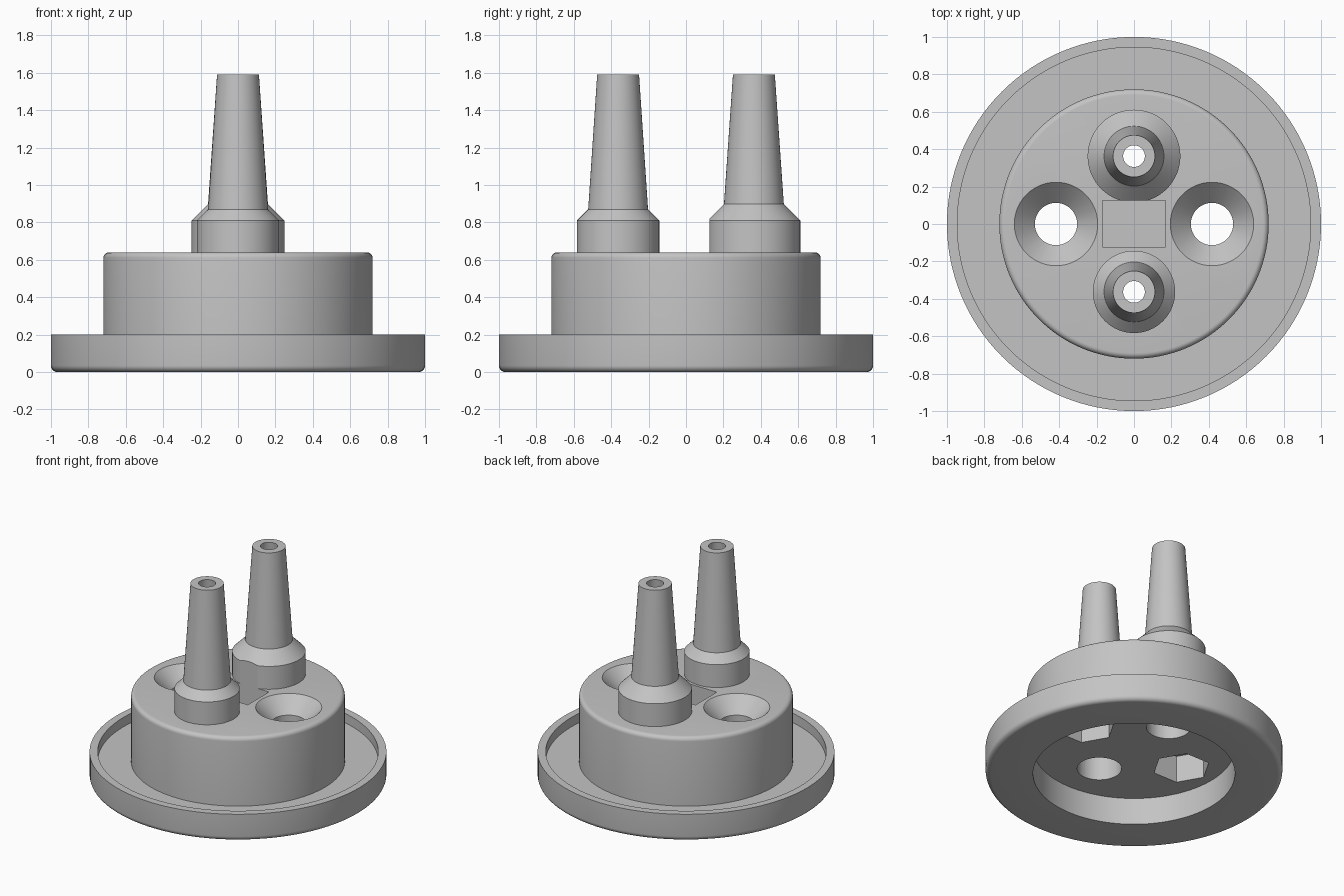
import bpy, bmesh, math
from mathutils import Matrix

cube = bpy.data.objects.get("Cube")
if cube:
    bpy.data.objects.remove(cube, do_unlink=True)

grey = bpy.data.materials.new("plain grey")
grey.use_nodes = True
COLOUR = (0.55, 0.55, 0.55, 1)
grey.diffuse_color = COLOUR
grey.node_tree.nodes["Principled BSDF"].inputs["Base Color"].default_value = COLOUR

TOP, CEILING = 0.64, 0.2
PEG_Y, BORE = 0.363, 0.15


def finish_mesh(bm, name, location):
    bmesh.ops.recalc_face_normals(bm, faces=bm.faces)
    mesh = bpy.data.meshes.new(name)
    bm.to_mesh(mesh)
    bm.free()
    obj = bpy.data.objects.new(name, mesh)
    obj.location = location
    obj.data.materials.append(grey)
    bpy.context.collection.objects.link(obj)
    return obj


def lathe(name, profile, location=(0, 0, 0), closed=False, steps=96):
    """Turn a radius/height profile around z."""
    bm = bmesh.new()
    verts = [bm.verts.new((r, 0, z)) for r, z in profile]
    pairs = list(zip(verts, verts[1:]))
    if closed:
        pairs.append((verts[-1], verts[0]))
    edges = [bm.edges.new(p) for p in pairs]
    bmesh.ops.spin(bm, geom=verts + edges, cent=(0, 0, 0), axis=(0, 0, 1),
                   angle=math.tau, steps=steps)
    bmesh.ops.remove_doubles(bm, verts=bm.verts, dist=1e-4)
    return finish_mesh(bm, name, location)


def prism(name, radius, bottom, top, x, y, sides, turn=0):
    bm = bmesh.new()
    bmesh.ops.create_cone(bm, cap_ends=True, segments=sides, radius1=radius,
                          radius2=radius, depth=top - bottom,
                          matrix=Matrix.Rotation(turn, 4, "Z"))
    return finish_mesh(bm, name, (x, y, (bottom + top) / 2))


def fillet(cx, cz, radius, start, end, count=6):
    """Quarter-round points for a profile, angles in degrees."""
    angles = [math.radians(start + (end - start) * i / count) for i in range(count + 1)]
    return [(cx + radius * math.cos(a), cz + radius * math.sin(a)) for a in angles]


def cut(obj, cutter):
    mod = obj.modifiers.new("cut", "BOOLEAN")
    mod.operation, mod.solver, mod.object = "DIFFERENCE", "EXACT", cutter
    bpy.context.view_layer.update()
    bpy.context.view_layer.objects.active = obj
    bpy.ops.object.modifier_apply(modifier=mod.name)


# Dished flange, round body and hollow underside
body = lathe("flanged_body",
             [(0, TOP)] + fillet(0.69, TOP - 0.03, 0.03, 90, 0)
             + [(0.72, 0.13), (0.945, 0.13), (0.945, 0.2), (1, 0.2)]
             + fillet(0.965, 0.035, 0.035, 0, -90)
             + [(0.68, 0), (0.68, CEILING), (0, CEILING)], steps=128)

cutters = []

# Countersunk screw holes with hexagonal pockets below
for side in (-1, 1):
    x = side * 0.417
    cutters.append(lathe("screw_hole_cutter",
                         [(0, 0.1), (0.113, 0.1), (0.113, 0.53), (0.223, TOP),
                          (0.223, 0.7), (0, 0.7)], (x, 0, 0), steps=64))
    cutters.append(prism("hex_pocket_cutter", 0.195, 0.1, 0.4, x, 0, 6, math.pi / 2))

# Bores that run up into the nozzles
for side in (-1, 1):
    cutters.append(prism("bore_cutter", BORE, 0.1, 0.75, 0, side * PEG_Y, 64))

# Rectangular pocket between the nozzles
bm = bmesh.new()
bmesh.ops.create_cube(bm, size=1, matrix=Matrix.Diagonal((0.335, 0.25, 0.6, 1)))
pocket = finish_mesh(bm, "pocket_cutter", (0, 0.001, 0.75))
cutters.append(pocket)

for cutter in cutters:
    cut(body, cutter)


# Hollow tapered nozzles on chamfered collars
def nozzle(name, y, collar):
    return lathe(name, [(BORE, TOP), (collar, TOP), (collar, 0.81),
                        (0.16, 0.81 + collar - 0.16), (0.112, 1.59),
                        (0.058, 1.59), (BORE - 0.01, 0.75), (BORE, 0.7)],
                 (0, y, 0), closed=True, steps=64)


front = nozzle("front_nozzle", -PEG_Y, 0.22)
rear = nozzle("rear_nozzle", PEG_Y, 0.248)
cut(rear, pocket)

for cutter in cutters:
    bpy.data.objects.remove(cutter, do_unlink=True)

# Smooth round walls, crisp edges
bpy.ops.object.select_all(action="DESELECT")
for obj in (body, front, rear):
    obj.select_set(True)
bpy.context.view_layer.objects.active = body
bpy.ops.object.shade_smooth_by_angle(angle=math.radians(25))
